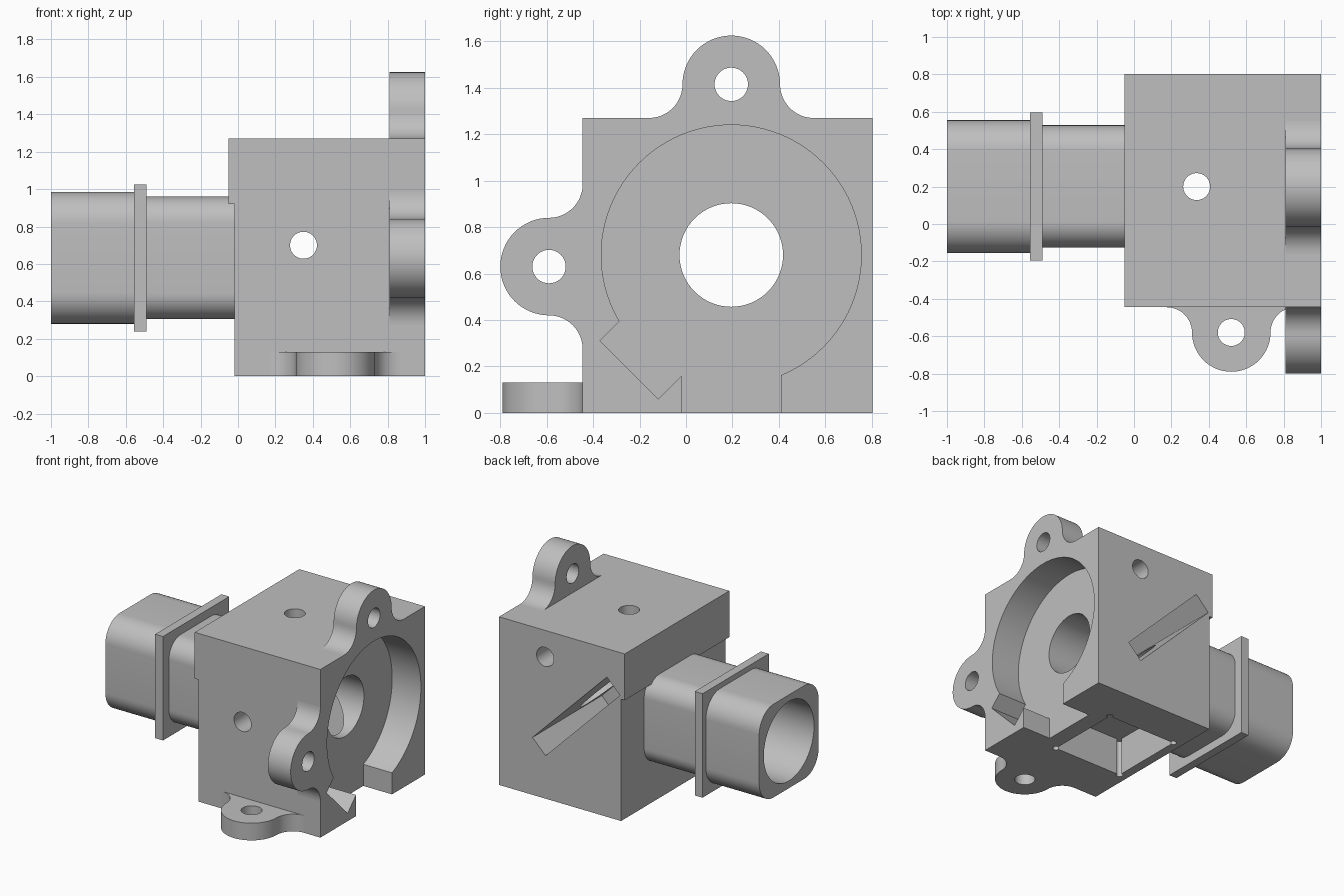
import bpy, bmesh
from math import sin, cos, radians, pi
from mathutils import Vector

cube = bpy.data.objects.get("Cube")
if cube:
    bpy.data.objects.remove(cube, do_unlink=True)

grey = bpy.data.materials.new("plain_grey")
grey.use_nodes = True
tone = (0.52, 0.52, 0.52, 1)
grey.diffuse_color = tone
grey.node_tree.nodes["Principled BSDF"].inputs["Base Color"].default_value = tone


def place(axis, u, v, w):
    """Profile point (u, v) at depth w along the given axis."""
    return {"x": (w, u, v), "y": (u, w, v), "z": (u, v, w)}[axis]


def prism(name, pts, axis, lo, hi):
    """Extrude a closed outline along an axis."""
    bm = bmesh.new()
    face = bm.faces.new([bm.verts.new(place(axis, u, v, lo)) for u, v in pts])
    ext = bmesh.ops.extrude_face_region(bm, geom=[face])
    moved = [g for g in ext["geom"] if isinstance(g, bmesh.types.BMVert)]
    bmesh.ops.translate(bm, verts=moved, vec=Vector(place(axis, 0, 0, hi - lo)))
    bmesh.ops.recalc_face_normals(bm, faces=bm.faces[:])
    mesh = bpy.data.meshes.new(name)
    bm.to_mesh(mesh)
    bm.free()
    mesh.materials.append(grey)
    obj = bpy.data.objects.new(name, mesh)
    bpy.context.collection.objects.link(obj)
    return obj


def arc(u, v, r, start, end, n):
    angles = [radians(start + (end - start) * i / n) for i in range(n + 1)]
    return [(u + r * cos(a), v + r * sin(a)) for a in angles]


def disc(u, v, r, n=64):
    return arc(u, v, r, 0, 360, n)[:-1]


def box(u0, u1, v0, v1):
    return [(u0, v0), (u1, v0), (u1, v1), (u0, v1)]


def rounded(u0, u1, v0, v1, r):
    corners = [(u1 - r, v1 - r), (u0 + r, v1 - r), (u0 + r, v0 + r), (u1 - r, v0 + r)]
    pts = []
    for i, (u, v) in enumerate(corners):
        pts += arc(u, v, r, 90 * i, 90 * i + 90, 12)
    return pts


def activate(obj):
    bpy.ops.object.select_all(action="DESELECT")
    obj.select_set(True)
    bpy.context.view_layer.objects.active = obj


def cut(obj, pts, axis, lo, hi):
    """Subtract an extruded outline from a part."""
    cutter = prism("cutter", pts, axis, lo, hi)
    cutter.hide_render = True
    mod = obj.modifiers.new("cut", "BOOLEAN")
    mod.operation = "DIFFERENCE"
    mod.solver = "EXACT"
    mod.object = cutter
    activate(obj)
    bpy.ops.object.modifier_apply(modifier=mod.name)
    bpy.data.objects.remove(cutter, do_unlink=True)


def lug(name, axis, lo, hi, to_uv, r=0.21, h=0.145, hole=0.072):
    """Rounded ear with flared root and a screw hole."""
    pts = arc(-r - h, h, h, -90, 0, 12)
    pts += arc(0, h, r, 180, 0, 32)[1:]
    pts += arc(r + h, h, h, 180, 270, 12)[1:]
    obj = prism(name, [to_uv(s, t) for s, t in pts], axis, lo, hi)
    cut(obj, [to_uv(s, t) for s, t in disc(0, h, hole, 40)], axis, lo - 0.1, hi + 0.1)
    return obj


# Main housing with a small overhang on the tube side
housing = prism("housing", [(-0.02, 0), (1, 0), (1, 1.27), (-0.05, 1.27),
                            (-0.05, 0.92), (-0.02, 0.92)], "y", -0.445, 0.803)

# Round recess with its bottom gap and slanted side notch
cut(housing, disc(0.195, 0.68, 0.56, 96), "x", 0.76, 1.1)
cut(housing, box(-0.02, 0.41, -0.1, 0.3), "x", 0.76, 1.1)
cut(housing, [(-0.37, 0.31), (-0.12, 0.06), (0.1, 0.28), (-0.15, 0.53)], "x", 0.76, 1.1)

# Light path bore
cut(housing, disc(0.195, 0.68, 0.223), "x", -0.2, 1.1)

# Deep diagonal plate slot opening at the back
mid, half, wide = (0.355, 0.69), 0.44, 0.077
d = Vector((-1, 1)).normalized()
n = Vector((1, 1)).normalized()
slot = [tuple(Vector(mid) + d * half * a + n * wide * b)
        for a, b in ((-1, -1), (1, -1), (1, 1), (-1, 1))]
cut(housing, slot, "y", -0.025, 1)

# Square pocket underneath with relieved corners
x0, x1, y0, y1 = 0.05, 0.635, -0.1, 0.49
cut(housing, box(x0, x1, y0, y1), "z", -0.1, 0.285)
for x in (x0, x1):
    for y in (y0, y1):
        cut(housing, disc(x, y, 0.024, 20), "z", -0.1, 0.285)

# Screw and sight holes
cut(housing, disc(0.335, 0.2, 0.072, 40), "z", 0.2, 1.4)
cut(housing, disc(0.35, 0.70, 0.072, 40), "y", -0.6, 0.1)
cut(housing, disc(0.615, 1.07, 0.072, 40), "y", 0.45, 1)

# Mounting ears
ears = [
    lug("top_ear", "x", 0.81, 1, lambda s, t: (0.195 + s, 1.27 + t)),
    lug("front_ear", "x", 0.81, 1, lambda s, t: (-0.445 - t, 0.63 + s)),
    lug("base_ear", "z", 0, 0.13, lambda s, t: (0.52 + s, -0.445 - t), h=0.135),
]

# Tube: neck, square collar and wider end sleeve
neck = prism("tube_neck", rounded(-0.125, 0.528, 0.305, 0.96, 0.14), "x", -0.49, -0.02)
collar = prism("tube_collar", box(-0.195, 0.595, 0.24, 1.025), "x", -0.555, -0.49)
sleeve = prism("tube_sleeve", rounded(-0.155, 0.555, 0.28, 0.985, 0.17), "x", -1, -0.555)
for part in (neck, collar, sleeve):
    cut(part, disc(0.2, 0.635, 0.3), "x", -1.1, 0.1)

# Smooth curved walls, keep machined edges crisp
for part in [housing, neck, collar, sleeve] + ears:
    activate(part)
    bpy.ops.object.shade_smooth_by_angle(angle=pi / 6)
